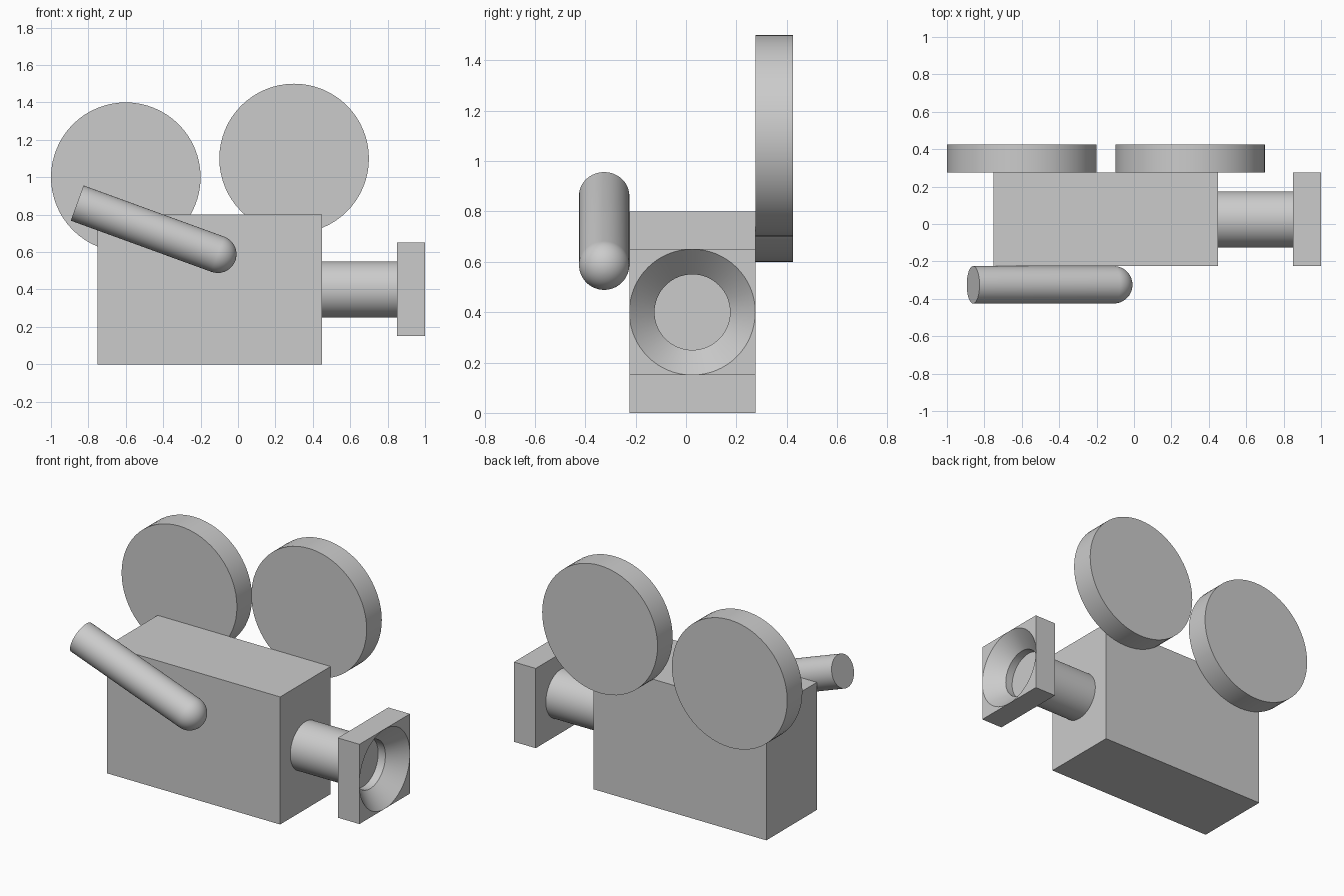
import bpy, bmesh
from math import sin, cos, pi, radians
from mathutils import Matrix, Vector

if "Cube" in bpy.data.objects:
    bpy.data.objects.remove(bpy.data.objects["Cube"])

N = 64


def circle(r, h):
    return [Vector((r * cos(2 * pi * i / N), r * sin(2 * pi * i / N), h)) for i in range(N)]


def square(r, h):
    """Circle points pushed out onto a square of half-width r."""
    pts = []
    for p in circle(1, 0):
        k = r / max(abs(p.x), abs(p.y))
        pts.append(Vector((p.x * k, p.y * k, h)))
    return pts


def loft(name, rings, origin, axis, closed=False):
    """Skin a stack of rings along an axis; cap the ends unless it closes on itself."""
    bm = bmesh.new()
    loops = [[bm.verts.new(p) for p in ring] for ring in rings]
    pairs = list(zip(loops, loops[1:]))
    if closed:
        pairs.append((loops[-1], loops[0]))
    else:
        bm.faces.new(loops[0][::-1])
        bm.faces.new(loops[-1])
    for a, b in pairs:
        for i in range(N):
            j = (i + 1) % N
            bm.faces.new((a[i], a[j], b[j], b[i]))
    bmesh.ops.remove_doubles(bm, verts=bm.verts, dist=1e-4)
    bmesh.ops.recalc_face_normals(bm, faces=bm.faces)

    # local z follows the axis, local x stays level
    z = Vector(axis).normalized()
    x = Vector((0, 0, 1)).cross(z).normalized()
    rot = Matrix((x, z.cross(x), z)).transposed().to_4x4()
    bm.transform(Matrix.Translation(origin) @ rot)

    mesh = bpy.data.meshes.new(name)
    bm.to_mesh(mesh)
    bm.free()
    ob = bpy.data.objects.new(name, mesh)
    bpy.context.collection.objects.link(ob)
    bpy.ops.object.select_all(action='DESELECT')
    ob.select_set(True)
    bpy.context.view_layer.objects.active = ob
    bpy.ops.object.shade_smooth_by_angle(angle=radians(30))
    return ob


# Camera body
bpy.ops.mesh.primitive_cube_add(size=1, location=(-0.15, 0.025, 0.4))
body = bpy.context.object
body.name = "camera_body"
body.scale = (1.2, 0.5, 0.8)

# Film reels on the back side
for name, x, z in (("rear_reel", -0.6, 1.0), ("front_reel", 0.3, 1.1)):
    loft(name, [circle(0.4, 0), circle(0.4, 0.15)], (x, 0.275, z), (0, 1, 0))

# Lens barrel
loft("lens_barrel", [circle(0.15, 0), circle(0.15, 0.4)], (0.45, 0.025, 0.4), (1, 0, 0))

# Square lens hood with a conical opening
loft("lens_hood",
     [square(0.25, 0), square(0.25, 0.15), circle(0.25, 0.15),
      circle(0.15, 0.05), circle(0.15, 0)],
     (0.85, 0.025, 0.4), (1, 0, 0), closed=True)

# Handle: flat upper end, domed lower end
tilt = radians(20)
dome = [circle(0.1 * cos(a), 0.8 + 0.1 * sin(a))
        for a in (i * pi / 32 for i in range(16))]
tip = circle(0.002, 0.9)
loft("handle", [circle(0.1, 0)] + dome + [tip],
     (-0.86, -0.325, 0.862), (cos(tilt), 0, -sin(tilt)))
